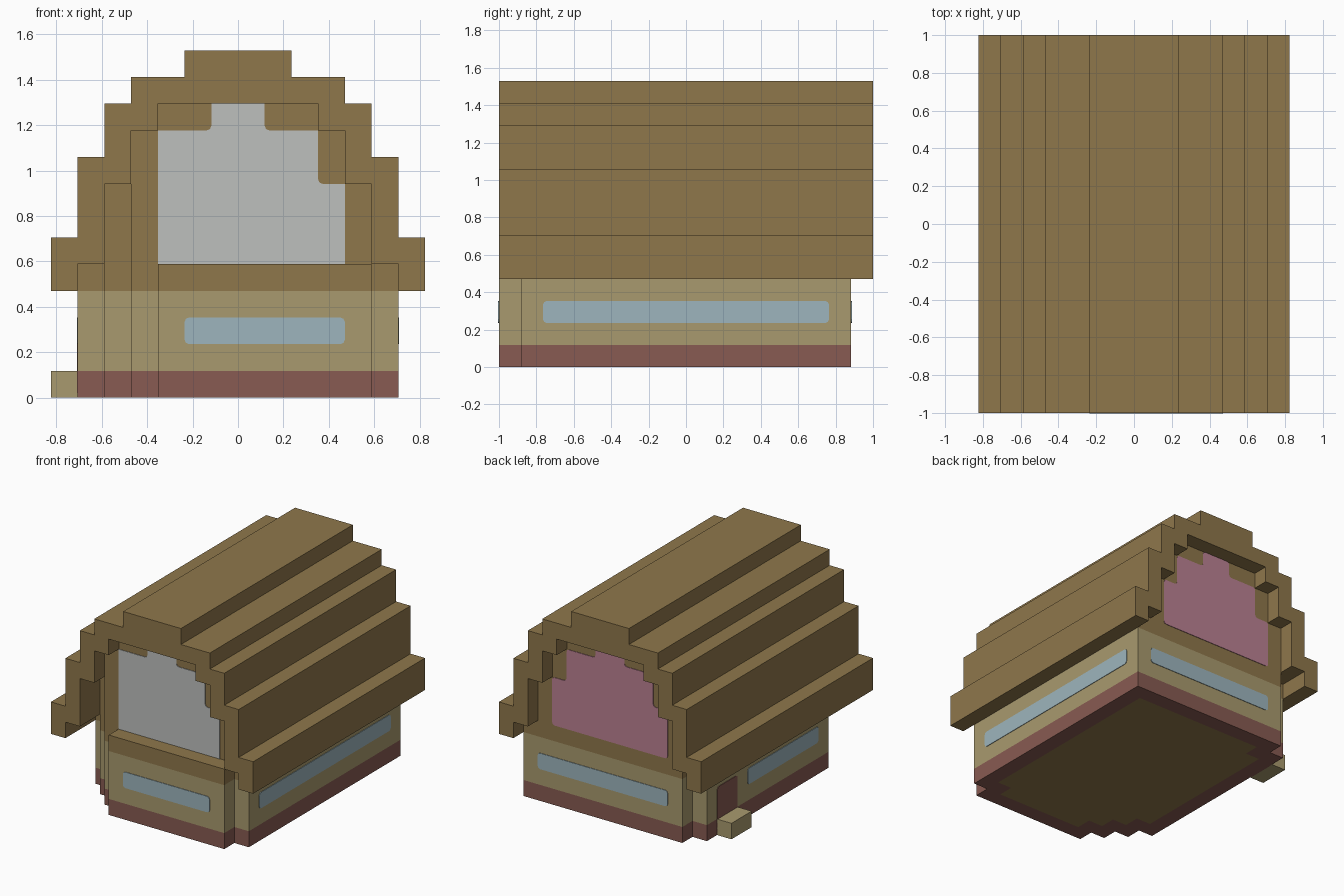
import bpy
import bmesh
from mathutils import Vector

U = 2 / 17      # one building block
PLATE = 0.004   # thickness of painted plates

cube = bpy.data.objects.get("Cube")
if cube:
    bpy.data.objects.remove(cube, do_unlink=True)


def material(name, rgb):
    linear = [((c / 255 + 0.055) / 1.055) ** 2.4 for c in rgb] + [1]
    mat = bpy.data.materials.new(name)
    mat.use_nodes = True
    mat.diffuse_color = linear
    node = next(n for n in mat.node_tree.nodes if n.type == 'BSDF_PRINCIPLED')
    node.inputs["Base Color"].default_value = linear
    return mat


brown = material("wood_brown", (143, 119, 75))
tan = material("wall_tan", (169, 154, 110))
maroon = material("base_maroon", (136, 91, 82))
blue = material("window_blue", (157, 181, 189))
grey = material("panel_grey", (190, 192, 190))
pink = material("panel_pink", (187, 129, 147))


def place(axis, p, q, t):
    return {'x': (t, p, q), 'y': (p, t, q), 'z': (p, q, t)}[axis]


def finish(bm, name, mats):
    bmesh.ops.recalc_face_normals(bm, faces=bm.faces)
    mesh = bpy.data.meshes.new(name)
    bm.to_mesh(mesh)
    bm.free()
    for mat in mats:
        mesh.materials.append(mat)
    obj = bpy.data.objects.new(name, mesh)
    bpy.context.collection.objects.link(obj)
    return obj


def extrude_face(bm, face, axis, amount):
    out = bmesh.ops.extrude_face_region(bm, geom=[face], use_keep_orig=True)["geom"]
    verts = [g for g in out if isinstance(g, bmesh.types.BMVert)]
    bmesh.ops.translate(bm, verts=verts, vec=Vector(place(axis, 0, 0, amount)))
    return next(g for g in out if isinstance(g, bmesh.types.BMFace))


def prism(name, points, axis, start, end, mat):
    """Profile in block units, extruded along an axis."""
    bm = bmesh.new()
    face = bm.faces.new([bm.verts.new(place(axis, p * U, q * U, start * U)) for p, q in points])
    extrude_face(bm, face, axis, (end - start) * U)
    return finish(bm, name, [mat])


def rect(p0, p1, q0, q1):
    return [(p0, q0), (p1, q0), (p1, q1), (p0, q1)]


def plate(name, points, axis, pos, mat, rounding="all"):
    """Thin painted plate with rounded corners, raised outward from a wall."""
    bm = bmesh.new()
    verts = [bm.verts.new(place(axis, p * U, q * U, pos * U)) for p, q in points]
    face = bm.faces.new(verts)
    corners = []
    for i, v in enumerate(verts):
        a, b, c = (Vector(points[(i + k) % len(points)]) for k in (-1, 0, 1))
        if rounding == "all" or (b - a).cross(c - b) < 0:
            corners.append(v)
    bmesh.ops.bevel(bm, geom=corners, offset=0.02, segments=2, profile=0.5,
                    affect='VERTICES')
    bm.faces.ensure_lookup_table()
    face = max(bm.faces, key=lambda f: f.calc_area())
    extrude_face(bm, face, axis, PLATE if pos > 0 else -PLATE)
    return finish(bm, name, [mat])


def mirrored(half):
    """Complete a half profile by reflecting it across x = 0."""
    return half + [(-x, z) for x, z in reversed(half)]


# Lower walls: stepped footprint raised in maroon, tan and brown bands
footprint = [(6, 7.5), (6, -7.5), (5, -7.5), (5, -8.5), (-3, -8.5), (-3, -7.5), (-4, -7.5),
             (-4, -6.5), (-5, -6.5), (-5, -5.5), (-6, -5.5), (-6, 6.5), (-5, 6.5), (-5, 7.5)]
bm = bmesh.new()
floor = bm.faces.new([bm.verts.new((x * U, y * U, 0)) for x, y in footprint])
top = floor
for band in (1, 3, 1):
    previous = top
    top = extrude_face(bm, top, 'z', band * U)
    if previous is not floor:
        bm.faces.remove(previous)
for f in bm.faces:
    z = f.calc_center_median().z / U
    f.material_index = 0 if z < 1 else 1 if z < 4 else 2
bmesh.ops.inset_region(bm, faces=[floor], thickness=U, use_even_offset=True)
floor.material_index = 2
finish(bm, "lower_walls", [maroon, tan, brown])

# Gable walls under the roof
prism("gable_core", mirrored([(4, 5), (4, 10), (3, 10), (3, 11)]), 'y', -7.5, 7.5, brown)
prism("gable_left_side", rect(4, 5, 5, 8), 'y', -7.5, 7.5, brown)
prism("gable_right_side", rect(-5, -4, 5, 8), 'y', -6.5, 7.5, brown)

# Stepped roof shell
outer = [(7, 4), (7, 6), (6, 6), (6, 9), (5, 9), (5, 11), (4, 11), (4, 12), (2, 12), (2, 13)]
inner = [(6, 4), (6, 5), (5, 5), (5, 8), (4, 8), (4, 10), (3, 10), (3, 11)]
prism("roof", mirrored(outer) + mirrored(inner)[::-1], 'y', -8.5, 8.5, brown)

# Gable panels
front_shape = [(-3, 5), (4, 5), (4, 8), (3, 8), (3, 10), (1, 10), (1, 11), (-1, 11),
               (-1, 10), (-3, 10)]
plate("front_panel", front_shape, 'y', -7.5, grey, "inner")
back_shape = mirrored([(4, 5), (4, 8), (3, 8), (3, 10), (1, 10), (1, 11)])
plate("back_panel", back_shape, 'y', 7.5, pink)

# Windows
plate("front_window", rect(-2, 4, 2, 3), 'y', -8.5, blue)
plate("back_window", rect(-4, 5, 2, 3), 'y', 7.5, blue)
plate("left_window", rect(-6.5, 6.5, 2, 3), 'x', 6, blue)
plate("right_window", rect(-4.5, 2.5, 2, 3), 'x', -6, blue)

# Side door and its step
plate("door", rect(3.5, 5.5, 0, 3), 'x', -6, maroon)
prism("door_step", rect(3.5, 5.5, 0, 1), 'x', -7, -6, tan)
